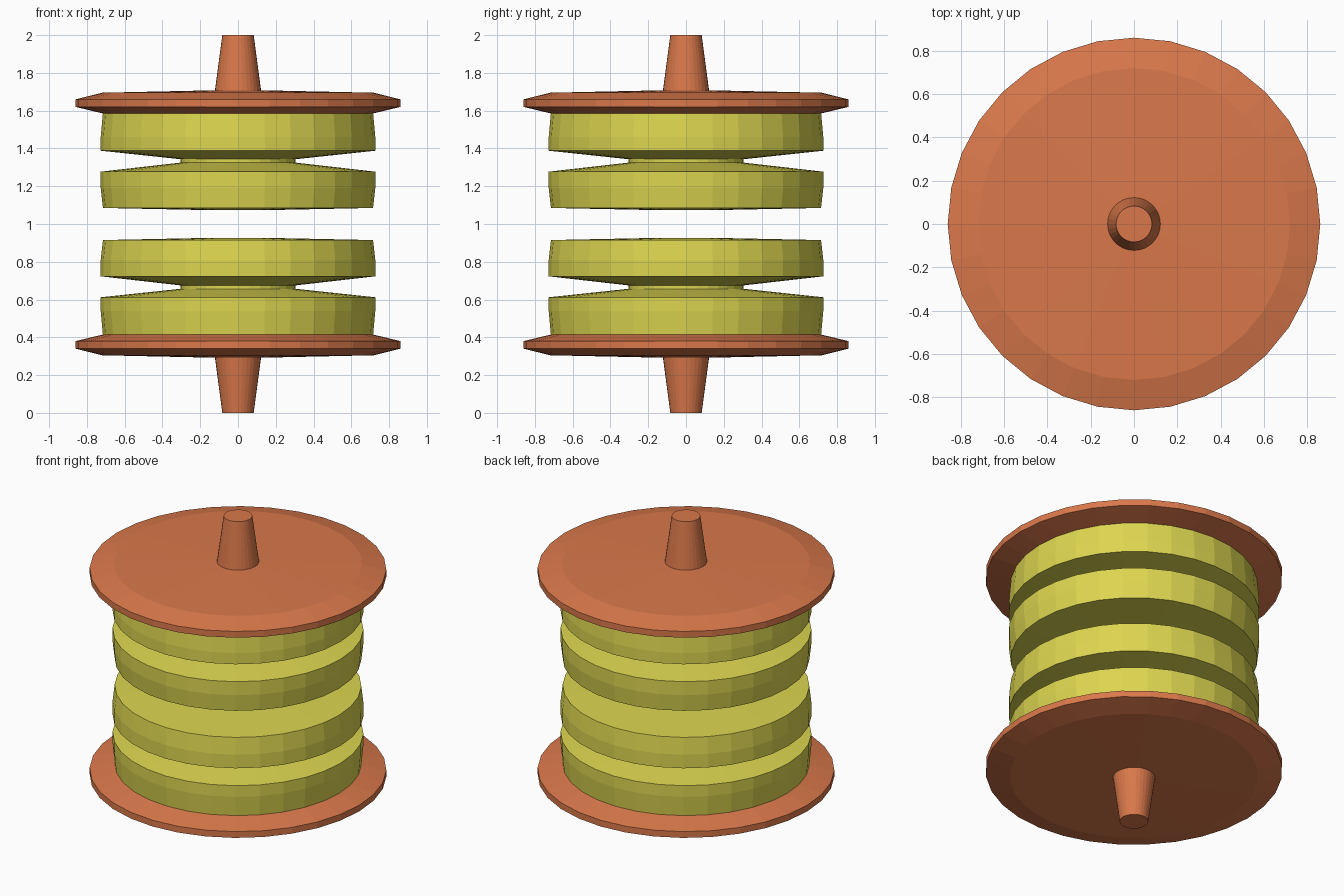
import bpy
import bmesh
import math

SIDES = 32

cube = bpy.data.objects.get("Cube")
if cube:
    bpy.data.objects.remove(cube, do_unlink=True)


def make_material(name, rgb):
    mat = bpy.data.materials.new(name)
    mat.use_nodes = True
    mat.diffuse_color = (*rgb, 1)
    mat.node_tree.nodes["Principled BSDF"].inputs["Base Color"].default_value = (*rgb, 1)
    return mat


def lathe(name, profile, mat, flip):
    """Turn a (radius, height) profile round z; flip mirrors it about z = 1."""
    bm = bmesh.new()
    rings = []
    for r, z in profile:
        z = 2 - z if flip else z
        rings.append([bm.verts.new((r * math.cos(a), r * math.sin(a), z))
                      for a in (math.tau * i / SIDES for i in range(SIDES))])
    for low, high in zip(rings, rings[1:]):
        for i in range(SIDES):
            j = (i + 1) % SIDES
            bm.faces.new((low[i], low[j], high[j], high[i]))
    bm.faces.new(rings[0])
    bm.faces.new(rings[-1])
    bmesh.ops.recalc_face_normals(bm, faces=bm.faces)
    mesh = bpy.data.meshes.new(name)
    bm.to_mesh(mesh)
    bm.free()
    mesh.materials.append(mat)
    obj = bpy.data.objects.new(name, mesh)
    bpy.context.collection.objects.link(obj)


orange = make_material("terracotta orange", (0.70, 0.19, 0.07))
yellow = make_material("olive yellow", (0.72, 0.67, 0.08))

# Grooved drum, from the inner hub cap up to the flange
drum = [(0.13, 1.073), (0.715, 1.085), (0.727, 1.19), (0.727, 1.277),
        (0.305, 1.325), (0.305, 1.343), (0.727, 1.388), (0.727, 1.46),
        (0.715, 1.59)]
# Rim with chamfered edge and very shallow conical faces
flange = [(0.715, 1.585), (0.86, 1.62), (0.86, 1.66), (0.72, 1.695), (0.12, 1.708)]
# Tapered axle end
spindle = [(0.123, 1.7), (0.083, 2.0)]

for side, flip in (("upper", False), ("lower", True)):
    lathe(f"{side}_drum", drum, yellow, flip)
    lathe(f"{side}_flange", flange, orange, flip)
    lathe(f"{side}_spindle", spindle, orange, flip)
